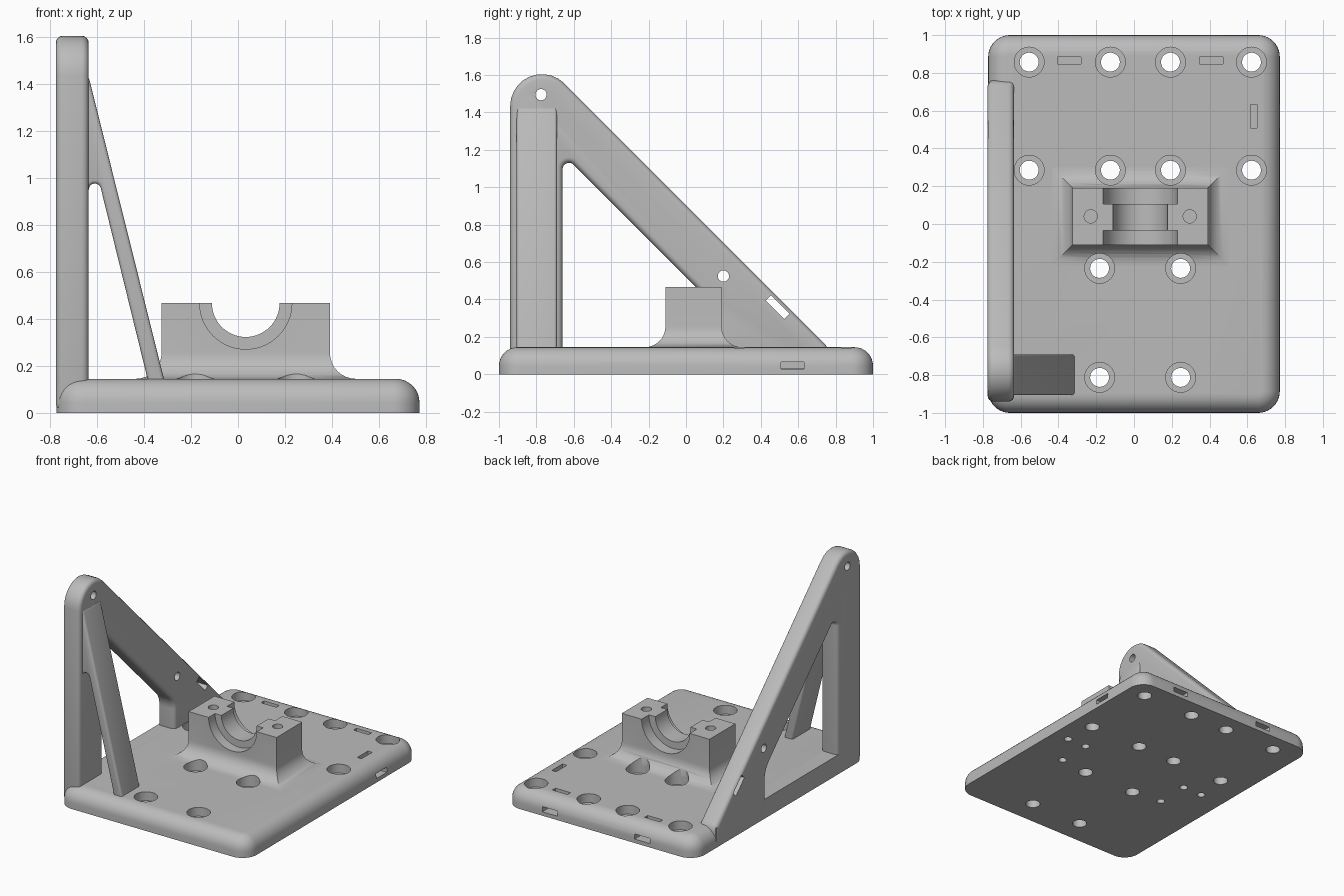
import bpy, bmesh, math
from math import sin, cos, pi
from mathutils import Vector, Matrix

if "Cube" in bpy.data.objects:
    bpy.data.objects.remove(bpy.data.objects["Cube"])

grey = bpy.data.materials.new("light_grey")
grey.use_nodes = True
colour = (0.5, 0.5, 0.5, 1)
grey.diffuse_color = colour
next(n for n in grey.node_tree.nodes
     if n.type == "BSDF_PRINCIPLED").inputs["Base Color"].default_value = colour


def make(name, bm):
    bmesh.ops.recalc_face_normals(bm, faces=bm.faces)
    mesh = bpy.data.meshes.new(name)
    bm.to_mesh(mesh)
    bm.free()
    obj = bpy.data.objects.new(name, mesh)
    bpy.context.collection.objects.link(obj)
    mesh.materials.append(grey)
    return obj


def rounded(corners, steps=10):
    """Closed 2D outline; each corner is (a, b, radius)."""
    out = []
    for i, (a, b, r) in enumerate(corners):
        p = Vector((a, b))
        if r <= 0:
            out.append(p)
            continue
        u = (Vector(corners[i - 1][:2]) - p).normalized()
        v = (Vector(corners[(i + 1) % len(corners)][:2]) - p).normalized()
        half = u.angle(v) / 2
        centre = p + (u + v).normalized() * r / sin(half)
        start = p + u * r / math.tan(half) - centre
        end = p + v * r / math.tan(half) - centre
        sweep = start.angle_signed(end)
        for k in range(steps + 1):
            out.append(centre + Matrix.Rotation(-sweep * k / steps, 2) @ start)
    return out


def loft(rings):
    bm = bmesh.new()
    loops = [[bm.verts.new(p) for p in ring] for ring in rings]
    for low, high in zip(loops, loops[1:]):
        for i in range(len(low)):
            bm.faces.new((low[i - 1], low[i], high[i], high[i - 1]))
    bm.faces.new(loops[0])
    bm.faces.new(loops[-1])
    return bm


def box(bm, x, y, z, turn=0):
    size = Matrix.Diagonal((x[1] - x[0], y[1] - y[0], z[1] - z[0], 1))
    mid = Vector([(s[0] + s[1]) / 2 for s in (x, y, z)])
    bmesh.ops.create_cube(bm, matrix=Matrix.Translation(mid) @ Matrix.Rotation(turn, 4, "X") @ size)


def rod(bm, centre, r, length, axis="Z", segments=40):
    turn = {"Z": Matrix(), "X": Matrix.Rotation(pi / 2, 4, "Y"), "Y": Matrix.Rotation(pi / 2, 4, "X")}
    bmesh.ops.create_cone(bm, cap_ends=True, segments=segments, radius1=r, radius2=r,
                          depth=length, matrix=Matrix.Translation(centre) @ turn[axis])


def apply(obj, kind, **settings):
    mod = obj.modifiers.new("step", kind)
    for key, value in settings.items():
        setattr(mod, key, value)
    bpy.context.view_layer.objects.active = obj
    bpy.ops.object.modifier_apply(modifier=mod.name)


def cut(obj, *cutters):
    for c in cutters:
        apply(obj, "BOOLEAN", operation="DIFFERENCE", solver="EXACT", object=c)


def bevel(obj, width):
    apply(obj, "BEVEL", width=width, segments=4, limit_method="ANGLE", angle_limit=math.radians(40))


# Base plate with rounded corners and a rolled top edge
TOP, ROLL = 0.145, 0.1


def plate_ring(inset, z):
    x, y, r = 0.772 - inset, 1 - inset, 0.115 - inset
    return [(*p, z) for p in rounded([(-x, -y, r), (x, -y, r), (x, y, r), (-x, y, r)])]


arc = [k * pi / 16 for k in range(9)]
base = make("base_plate", loft([plate_ring(0, 0)] + [
    plate_ring(ROLL * (1 - cos(t)), TOP - ROLL + ROLL * sin(t)) for t in arc]))

# Bearing block flaring into the plate
FLARE, CX = 0.11, 0.033


def block_ring(out, z):
    x, y0, y1 = 0.358 + out, -0.11 - out, 0.19 + out
    return [(CX - x, y0, z), (CX + x, y0, z), (CX + x, y1, z), (CX - x, y1, z)]


bearing = make("bearing_block", loft([block_ring(FLARE, 0.1)] + [
    block_ring(FLARE * (1 - sin(t)), TOP + FLARE * (1 - cos(t))) for t in arc] + [block_ring(0, 0.467)]))

# Bearing seat: narrow middle, wider ends, and two bolt holes
seat = bmesh.new()
rod(seat, (CX, 0.04, 0.467), 0.144, 0.5, "Y", 64)
seat_ends = bmesh.new()
for y in (0.205, -0.135):
    rod(seat_ends, (CX, y, 0.467), 0.196, 0.2, "Y", 64)
for side in (-1, 1):
    rod(seat_ends, (CX + side * 0.262, 0.04, 0.4), 0.035, 0.35)

# Screw holes, blind bottom holes and tie slots in the plate
holes, recesses = bmesh.new(), bmesh.new()
spots = [(x, y) for x in (-0.555, -0.125, 0.193, 0.622) for y in (0.857, 0.285)]
spots += [(x, y) for x in (-0.182, 0.247) for y in (-0.235, -0.812)]
for x, y in spots:
    rod(holes, (x, y, 0.1), 0.05, 0.5)
    rod(recesses, (x, y, 0.2), 0.079, 0.24)
for side in (-1, 1):
    for dx, y in ((0.45, 0.045), (0.61, 0.045), (0.45, -0.205)):
        rod(holes, (CX + side * dx, y, 0), 0.028, 0.12)
for x in (-0.343, 0.41):
    span = (x - 0.062, x + 0.062)
    box(holes, span, (0.848, 0.883), (0.03, 0.3))
    box(recesses, span, (0.86, 1.1), (0.029, 0.066))
box(holes, (0.617, 0.652), (0.508, 0.632), (0.03, 0.3))
box(recesses, (0.63, 0.9), (0.508, 0.632), (0.029, 0.066))

# Side wall: upright post and sloping arm in one outline
outline = rounded([(-0.94, 0.01, 0), (-0.94, 1.845, 0.17), (0.76, 0.145, 0), (0.76, 0.01, 0),
                   (0.17, 0.01, 0), (0.17, 0.35, 0.15), (-0.66, 1.18, 0.035), (-0.66, 0.01, 0)])
wall = make("side_wall", loft([[(x, *p) for p in outline] for x in (-0.775, -0.635)]))
bevel(wall, 0.03)
wall_holes = bmesh.new()
rod(wall_holes, (-0.7, -0.775, 1.495), 0.03, 0.4, "X")
rod(wall_holes, (-0.7, 0.2, 0.525), 0.03, 0.4, "X")
box(wall_holes, (-0.9, -0.5), (0.42, 0.56), (0.34, 0.38), -pi / 4)

# Sill joining the wall legs along the plate edge
sill_mesh = bmesh.new()
box(sill_mesh, (-0.773, -0.64), (-0.89, 0.75), (0.001, TOP - 0.001))
sill = make("wall_sill", sill_mesh)

# Slanted brace beside the post
outline = rounded([(-0.7, 1.43, 0), (-0.635, 1.43, 0), (-0.304, 0.1, 0), (-0.374, 0.1, 0),
                   (-0.635, 1.165, 0.026), (-0.635, 0.1, 0), (-0.7, 0.1, 0)])
brace = make("slanted_brace", loft([[(p[0], y, p[1]) for p in outline] for y in (-0.905, -0.69)]))
bevel(brace, 0.015)

# Cut the openings, then remove the cutters
cutters = [make("cutter", bm) for bm in (holes, recesses, seat, seat_ends, wall_holes)]
cut(base, *cutters[:2])
cut(bearing, *cutters[1:4])
cut(wall, cutters[4])
for c in cutters:
    bpy.data.objects.remove(c)

# Smooth rounded faces while keeping crisp edges
for obj in (base, bearing, wall, sill, brace):
    bpy.ops.object.select_all(action="DESELECT")
    obj.select_set(True)
    bpy.context.view_layer.objects.active = obj
    bpy.ops.object.shade_smooth_by_angle(angle=math.radians(32))
